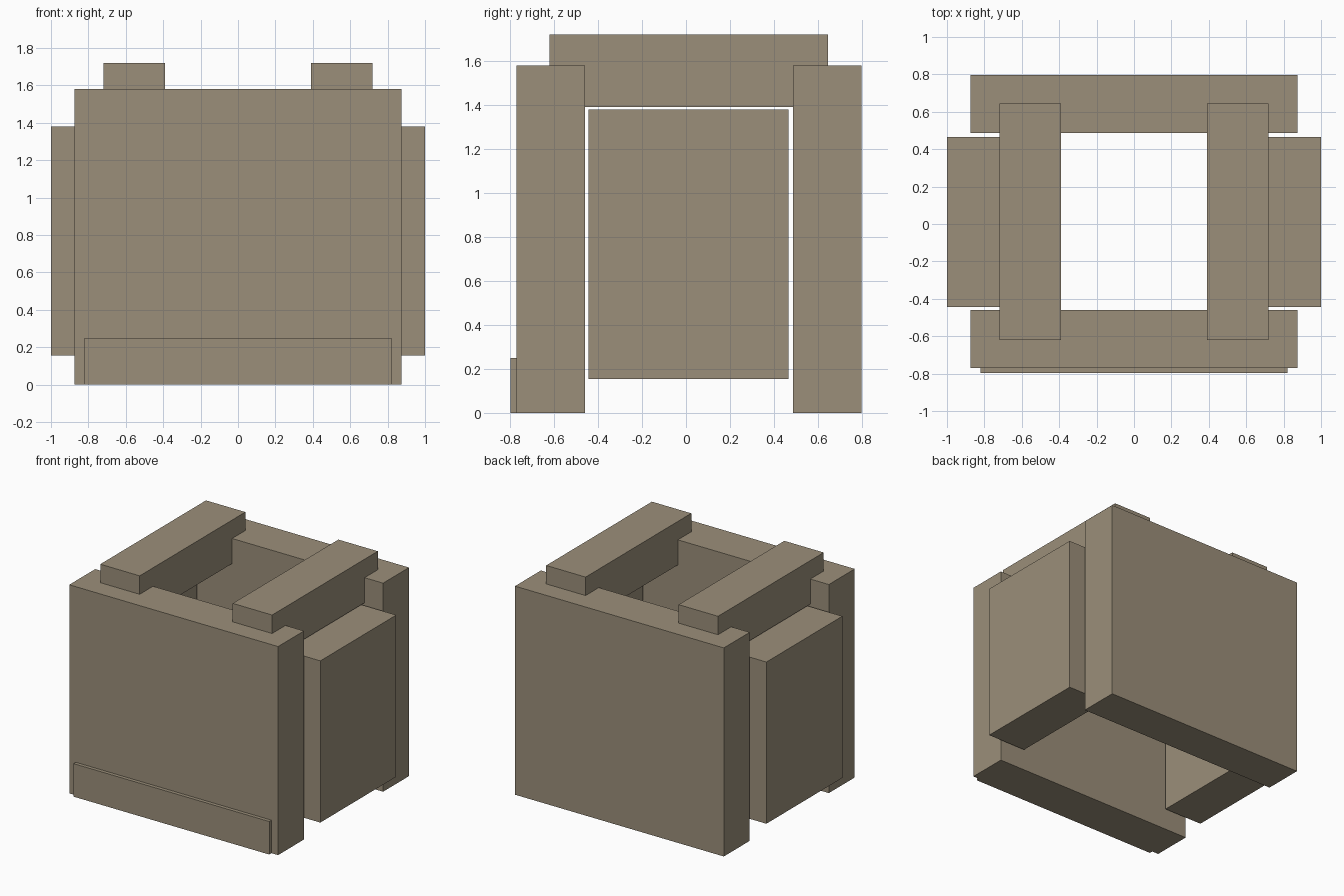
import bpy

if "Cube" in bpy.data.objects:
    bpy.data.objects.remove(bpy.data.objects["Cube"])

stone = bpy.data.materials.new("weathered_taupe")
stone.diffuse_color = (0.33, 0.275, 0.195, 1.0)
stone.use_nodes = True
stone.node_tree.nodes["Principled BSDF"].inputs["Base Color"].default_value = stone.diffuse_color


def block(name, x, y, z):
    """Box spanning the given (min, max) ranges."""
    spans = (x, y, z)
    bpy.ops.mesh.primitive_cube_add(size=1, location=[(a + b) / 2 for a, b in spans])
    ob = bpy.context.object
    ob.name = name
    ob.scale = [b - a for a, b in spans]
    bpy.ops.object.transform_apply(location=False, rotation=False, scale=True)
    ob.data.materials.append(stone)
    return ob


# Tall front and back slabs
block("front_slab", (-0.875, 0.875), (-0.77, -0.46), (0, 1.58))
block("back_slab", (-0.875, 0.875), (0.487, 0.797), (0, 1.58))

# Thin skirting plate at the foot of the front slab
block("front_skirting", (-0.82, 0.82), (-0.797, -0.77), (0, 0.25))

# Raised side slabs and the beams above them, mirrored left and right
for side, s in (("left", -1), ("right", 1)):
    block(side + "_slab", sorted((s * 0.67, s * 1.0)), (-0.443, 0.466), (0.155, 1.38))
    block(side + "_top_beam", sorted((s * 0.39, s * 0.72)), (-0.62, 0.645), (1.39, 1.72))
